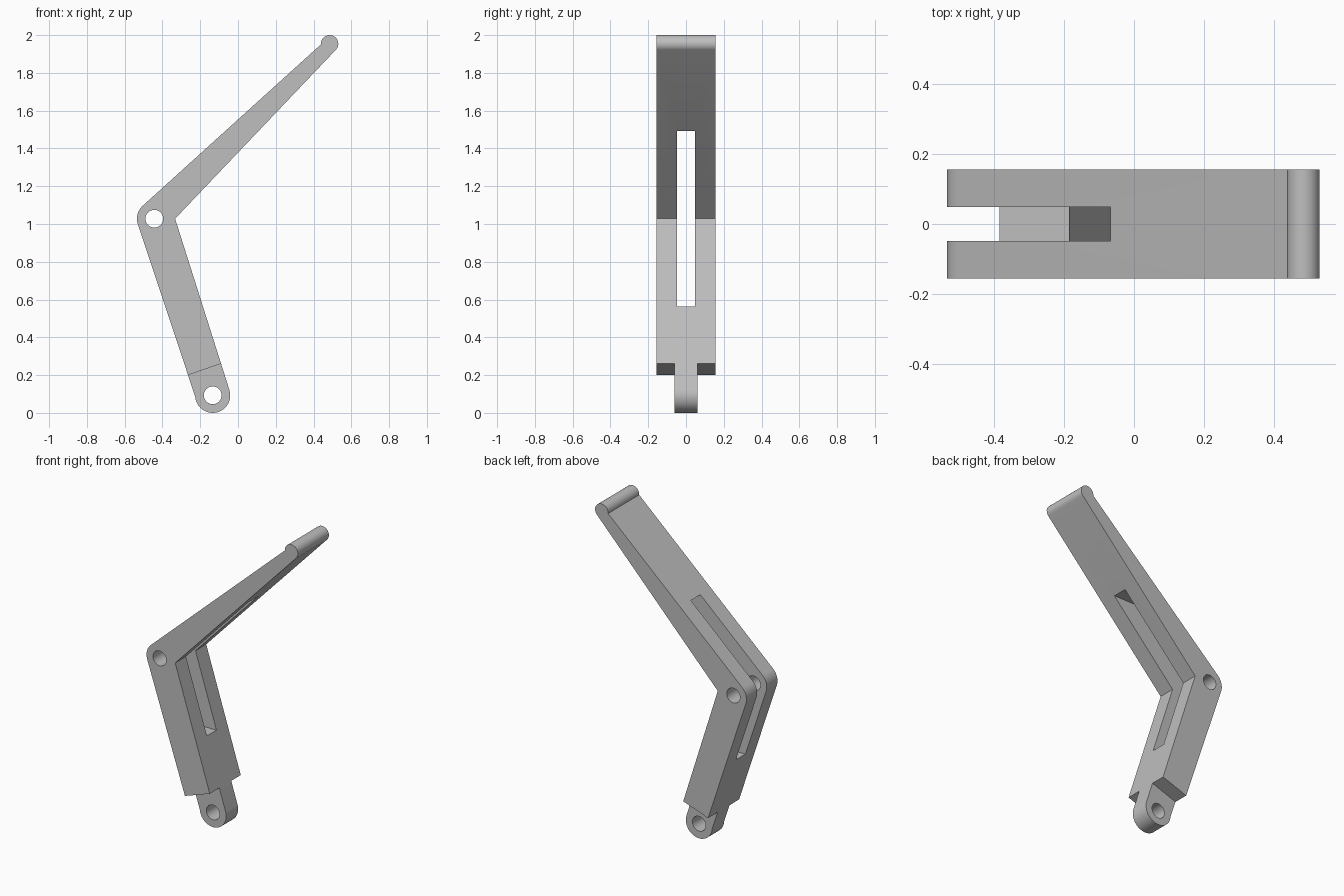
import bpy
import bmesh
from math import cos, sin, radians, pi

if "Cube" in bpy.data.objects:
    bpy.data.objects.remove(bpy.data.objects["Cube"], do_unlink=True)

HALF = 0.156        # half depth of the arm
LUG = 0.06          # half depth of the lower lug
SLOT = 0.048        # half depth of the slot
ELBOW = (-0.443, 1.028)
FOOT = (-0.134, 0.093)
TIP = (0.485, 1.954)


def arc(centre, radius, start, end, steps):
    """Points on an arc in the x-z plane, angles in degrees."""
    angles = [radians(start + (end - start) * i / steps) for i in range(steps + 1)]
    return [(centre[0] + radius * cos(a), centre[1] + radius * sin(a)) for a in angles]


def prism(name, outline, y0, y1):
    """Extrude an x-z outline from y0 to y1."""
    bm = bmesh.new()
    face = bm.faces.new([bm.verts.new((x, y0, z)) for x, z in outline])
    out = bmesh.ops.extrude_face_region(bm, geom=[face])
    verts = [v for v in out["geom"] if isinstance(v, bmesh.types.BMVert)]
    bmesh.ops.translate(bm, verts=verts, vec=(0, y1 - y0, 0))
    bmesh.ops.recalc_face_normals(bm, faces=bm.faces)
    mesh = bpy.data.meshes.new(name)
    bm.to_mesh(mesh)
    bm.free()
    obj = bpy.data.objects.new(name, mesh)
    bpy.context.collection.objects.link(obj)
    return obj


# Bent lever: lower lug, inner corner, rounded tip, rounded elbow
outline = arc(FOOT, 0.093, 184, 377, 28)
outline.append((-0.333, 1.028))
outline += arc(TIP, 0.046, -44, 184, 24)
outline += arc(ELBOW, 0.092, 132, 198, 12)
arm = prism("lever_arm", outline, -HALF, HALF)

# Cutters: two pin holes, central slot, notches on both sides of the lug
cutters = [prism("pin_hole_cutter", arc(c, 0.047, 0, 348.75, 31), -0.3, 0.3)
           for c in (ELBOW, FOOT)]
slot = [(-1, 0.562), (1, 0.562), (1, 1.492), (-1, 1.492)]
cutters.append(prism("slot_cutter", slot, -SLOT, SLOT))
notch = [(-0.40, 0.153), (-0.40, -0.1), (0.05, -0.1), (0.05, 0.309)]
for side in (-1, 1):
    cutters.append(prism("lug_notch_cutter", notch, *sorted((side * LUG, side * 0.3))))

for cutter in cutters:
    cutter.hide_render = True
    mod = arm.modifiers.new("cut", "BOOLEAN")
    mod.operation = "DIFFERENCE"
    mod.solver = "EXACT"
    mod.object = cutter

# Bake the cuts and drop the cutters
graph = bpy.context.evaluated_depsgraph_get()
baked = bpy.data.meshes.new_from_object(arm.evaluated_get(graph))
arm.modifiers.clear()
arm.data = baked
for cutter in cutters:
    bpy.data.objects.remove(cutter, do_unlink=True)

# Plain grey finish
grey = bpy.data.materials.new("plain_grey")
grey.use_nodes = True
colour = (0.52, 0.52, 0.52, 1)
grey.diffuse_color = colour
grey.node_tree.nodes["Principled BSDF"].inputs["Base Color"].default_value = colour
arm.data.materials.clear()
arm.data.materials.append(grey)

bpy.ops.object.select_all(action="DESELECT")
arm.select_set(True)
bpy.context.view_layer.objects.active = arm
bpy.ops.object.shade_smooth_by_angle(angle=pi / 6)
